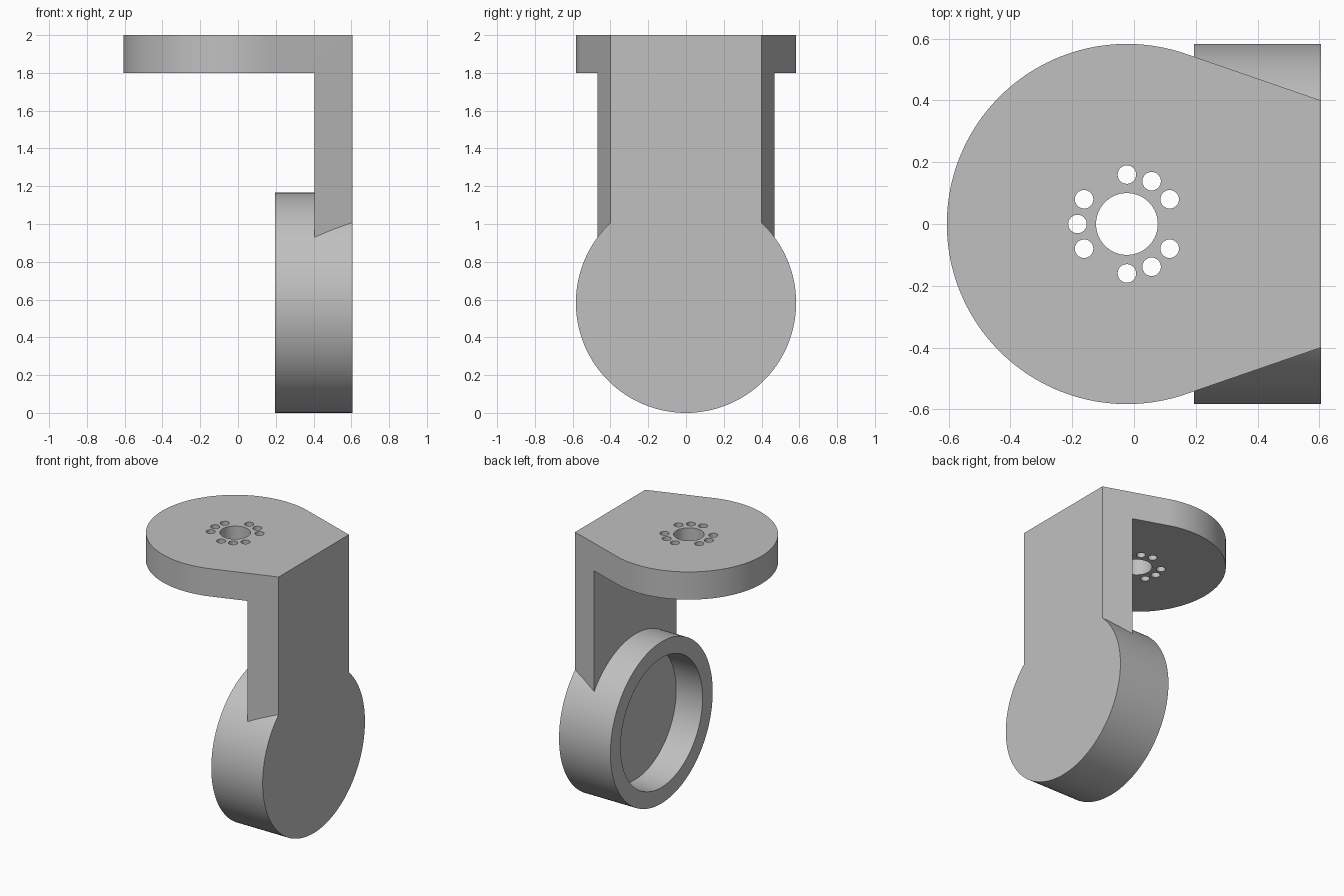
import bpy, bmesh
from math import acos, atan2, cos, sin, hypot, pi, radians
from mathutils import Matrix

cube = bpy.data.objects.get("Cube")
if cube:
    bpy.data.objects.remove(cube, do_unlink=True)

R = 0.583              # radius of the plate and of the cup
CX = -0.023            # plate centre along x
BACK, INNER, RIM = 0.605, 0.405, 0.195
HALF = 0.4             # half width of the straight back edge
UNDER, TOP = 1.8, 2.0

grey = bpy.data.materials.new("plain grey")
grey.use_nodes = True
colour = (0.53, 0.53, 0.53, 1)
grey.diffuse_color = colour
grey.node_tree.nodes["Principled BSDF"].inputs["Base Color"].default_value = colour


def make_object(name, bm):
    bmesh.ops.recalc_face_normals(bm, faces=bm.faces)
    mesh = bpy.data.meshes.new(name)
    bm.to_mesh(mesh)
    bm.free()
    mesh.materials.append(grey)
    ob = bpy.data.objects.new(name, mesh)
    bpy.context.collection.objects.link(ob)
    return ob


def prism(name, outline, z0, z1):
    bm = bmesh.new()
    face = bm.faces.new([bm.verts.new((x, y, z0)) for x, y in outline])
    extruded = bmesh.ops.extrude_face_region(bm, geom=[face])["geom"]
    verts = [v for v in extruded if isinstance(v, bmesh.types.BMVert)]
    bmesh.ops.translate(bm, verts=verts, vec=(0, 0, z1 - z0))
    return make_object(name, bm)


def cylinder(name, radius, depth, centre, along_x=False, sides=128):
    bm = bmesh.new()
    turn = Matrix.Rotation(pi / 2, 4, "Y") if along_x else Matrix()
    bmesh.ops.create_cone(bm, cap_ends=True, segments=sides, radius1=radius,
                          radius2=radius, depth=depth,
                          matrix=Matrix.Translation(centre) @ turn)
    return make_object(name, bm)


def combine(ob, other, operation):
    mod = ob.modifiers.new(operation.lower(), "BOOLEAN")
    mod.operation, mod.solver, mod.object = operation, "EXACT", other
    bpy.context.view_layer.objects.active = ob
    bpy.ops.object.modifier_apply(modifier=mod.name)
    bpy.data.objects.remove(other, do_unlink=True)


# Round plate outline whose straight flanks run tangent to the back edge
reach = BACK - CX
start = atan2(HALF, reach) + acos(R / hypot(reach, HALF))
steps = 96
arc = [start + (2 * pi - 2 * start) * i / steps for i in range(steps + 1)]
outline = [(BACK, HALF)] + [(CX + R * cos(a), R * sin(a)) for a in arc]
outline.append((BACK, -HALF))
bracket = prism("angle_bracket", outline, R, TOP)

# Clear the space beneath the plate, leaving the upright
clearance = prism("clearance", [(-1, -1), (INNER, -1), (INNER, 1), (-1, 1)], 0, UNDER)
combine(bracket, clearance, "DIFFERENCE")

# Round cup at the foot, open toward the inside
cup = cylinder("cup", R, BACK - RIM, ((BACK + RIM) / 2, 0, R), along_x=True)
combine(bracket, cup, "UNION")
pocket = cylinder("pocket", 0.467, 0.4, (INNER - 0.2, 0, R), along_x=True)
combine(bracket, pocket, "DIFFERENCE")

# Centre bore and the broken ring of small holes
combine(bracket, cylinder("bore", 0.1, 0.6, (CX, 0, TOP), sides=64), "DIFFERENCE")
for degrees in (30, 60, 90, 150, 180, 210, 270, 300, 330):
    a = radians(degrees)
    spot = (CX + 0.16 * cos(a), 0.16 * sin(a), TOP)
    combine(bracket, cylinder("small_hole", 0.03, 0.6, spot, sides=32), "DIFFERENCE")

# Smooth curved walls, sharp rims
bpy.ops.object.select_all(action="DESELECT")
bracket.select_set(True)
bpy.context.view_layer.objects.active = bracket
bpy.ops.object.shade_smooth_by_angle(angle=radians(20))
